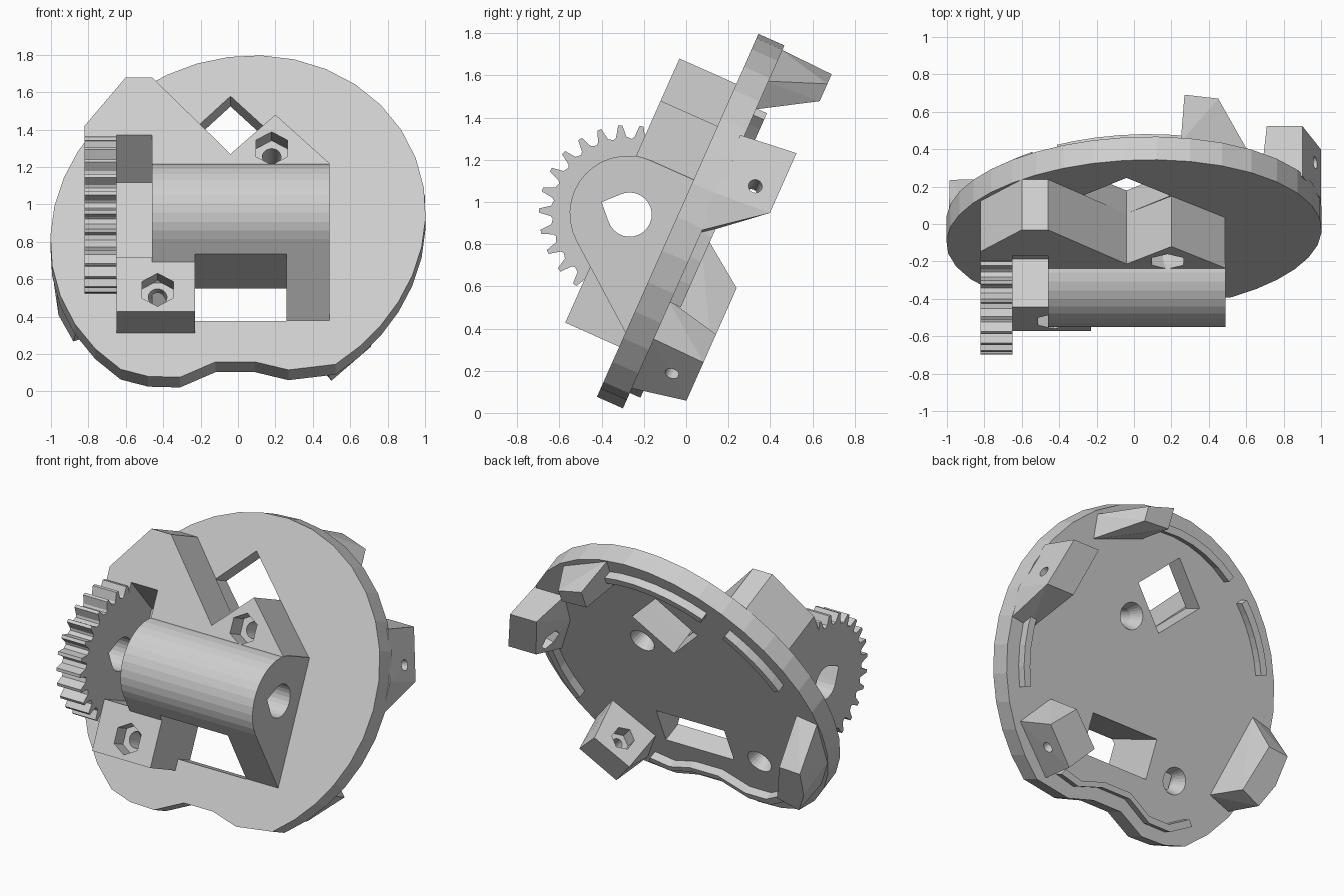
import bpy, bmesh
from math import sin, cos, pi, radians
from mathutils import Vector, Matrix

cube = bpy.data.objects.get("Cube")
if cube:
    bpy.data.objects.remove(cube)

mat = bpy.data.materials.new("light_grey")
mat.use_nodes = True
mat.diffuse_color = (0.62, 0.62, 0.62, 1)
mat.node_tree.nodes["Principled BSDF"].inputs["Base Color"].default_value = mat.diffuse_color

# Everything is built flat (x, up the plate, out of the plate), then tilted
TILT = Matrix.Translation((0, -0.04, 0.935)) @ Matrix.Rotation(radians(66), 4, 'X')
BACK = -0.135
HUB_V, HUB_W, HUB_R = -0.088, 0.22, 0.275
parts = []


def finish(name, bm, cutter=False):
    bmesh.ops.recalc_face_normals(bm, faces=bm.faces)
    mesh = bpy.data.meshes.new(name)
    bm.to_mesh(mesh)
    bm.free()
    mesh.materials.append(mat)
    ob = bpy.data.objects.new(name, mesh)
    bpy.context.collection.objects.link(ob)
    if cutter:
        ob.hide_render = True
    else:
        parts.append(ob)
    return ob


def prism(name, pts, lo, hi, along='w', cutter=False):
    """Extrude a polygon along the plate normal (w) or along x."""
    bm = bmesh.new()
    place = (lambda a, b, t: (a, b, t)) if along == 'w' else (lambda a, b, t: (t, a, b))
    face = bm.faces.new([bm.verts.new(place(a, b, lo)) for a, b in pts])
    new = bmesh.ops.extrude_face_region(bm, geom=[face])['geom']
    shift = Vector(place(0, 0, hi - lo))
    bmesh.ops.translate(bm, vec=shift, verts=[g for g in new if isinstance(g, bmesh.types.BMVert)])
    return finish(name, bm, cutter)


def rod(p, q, r, sides=24, r2=None):
    """Round or hexagonal cutter from p to q."""
    p, q = Vector(p), Vector(q)
    bm = bmesh.new()
    turn = (q - p).to_track_quat('Z', 'Y').to_matrix().to_4x4()
    bmesh.ops.create_cone(bm, cap_ends=True, segments=sides, radius1=r, radius2=r2 or r,
                          depth=(q - p).length, matrix=Matrix.Translation((p + q) / 2) @ turn)
    return finish("cutter", bm, True)


def hull(name, base, tip, top=-0.395):
    """Convex lug standing on the back of the plate."""
    bm = bmesh.new()
    for ring, w in ((base, BACK + 0.02), (tip, top)):
        for a, b in ring:
            bm.verts.new((a, b, w))
    res = bmesh.ops.convex_hull(bm, input=bm.verts)
    junk = [g for g in res['geom_interior'] if isinstance(g, bmesh.types.BMVert)]
    bmesh.ops.delete(bm, geom=junk, context='VERTS')
    bmesh.ops.dissolve_limit(bm, angle_limit=0.02, verts=bm.verts, edges=bm.edges)
    return finish(name, bm)


def cut(ob, *cutters):
    for c in cutters:
        mod = ob.modifiers.new("cut", 'BOOLEAN')
        mod.operation, mod.solver, mod.object = 'DIFFERENCE', 'EXACT', c
    dg = bpy.context.evaluated_depsgraph_get()
    mesh = bpy.data.meshes.new_from_object(ob.evaluated_get(dg))
    ob.modifiers.clear()
    ob.data = mesh


def rim(deg, scale=1.0):
    """Point on the slightly oval rim."""
    t = radians(deg)
    r = scale * (1 + 0.045 * cos(2 * t - pi / 2))
    return (r * cos(t), r * sin(t) - 0.06)


def rect(a0, a1, b0, b1):
    return [(a0, b0), (a1, b0), (a1, b1), (a0, b1)]


# Plate with the notched lower edge
outline = [rim(d) for d in range(-57, 234, 10)]
outline += [(-0.48, -0.935), (-0.31, -0.94), (-0.12, -0.85), (0.09, -0.85), (0.27, -0.897)]
plate = prism("plate", outline, BACK, 0)

# Block with the V notch
block = prism("upper_block", [(-0.82, -0.1), (-0.82, 0.4), (-0.6, 0.684), (-0.46, 0.684),
              (-0.04, 0.235), (0.2, 0.465), (0.49, 0.18), (0.49, -0.1)], 0, 0.295)
nut_block = prism("nut_block", rect(-0.65, -0.23, -0.68, -0.365), -0.02, 0.28)

# Rounded hub with a sloping foot
arc = [radians(142 * i / 14) for i in range(15)]
profile = [(0.187, -0.05)] + [(HUB_V + HUB_R * cos(t), HUB_W + HUB_R * sin(t)) for t in arc]
hub = prism("hub", profile + [(-0.607, 0), (-0.607, -0.05)], -0.46, 0.49, 'x')

# Gear, flat where it sinks into the plate
TEETH = 26
teeth = []
for i in range(TEETH):
    for f, r in ((0, 0.355), (0.3, 0.365), (0.48, 0.42), (0.68, 0.42), (0.86, 0.365)):
        t = 2 * pi * (i + f) / TEETH - pi / 2
        teeth.append((HUB_V + r * cos(t), HUB_W + r * sin(t)))
gear = prism("gear", [p for p in teeth if p[1] > -0.1], -0.82, -0.65, 'x')

# Cutters: teardrop axle bore, window, diamond and gear gap
drop = [radians(35 + 22.38 * i) for i in range(-11, 3)]
drop = [radians(130 + 280 * i / 20) for i in range(21)]
bore = prism("bore", [(HUB_V + 0.105 * cos(t), HUB_W - 0.01 + 0.105 * sin(t)) for t in drop]
             + [(HUB_V, HUB_W + 0.135)], -1, 0.7, 'x', True)
window = prism("window", rect(-0.23, 0.26, -0.61, -0.361), -0.5, 0.9, 'w', True)
diamond = prism("diamond", [(-0.04, 0.235), (0.195, 0.47), (-0.04, 0.705), (-0.275, 0.47)],
                -0.5, 0.5, 'w', True)
gap = prism("gap", [(0.2, 0), (0.345, 0.295), (0.345, 0.5), (-0.3, 0.5), (-0.3, 0)],
            -0.65, -0.46, 'x', True)
cutters = [bore, window, diamond, gap]

# Screw holes: hexagonal pocket in front, countersink behind
screws = []
for x, v in ((0.18, 0.268), (-0.43, -0.553)):
    screws.append([rod((x, v, -0.5), (x, v, 0.6), 0.05),
                   rod((x, v, 0.18), (x, v, 0.6), 0.097, 6),
                   rod((x, v, BACK - 0.02), (x, v, -0.05), 0.09, 24, 0.05)])
for group in screws:
    cutters += group
cut(plate, window, diamond, screws[0][0], screws[0][2], screws[1][0], screws[1][2])
cut(block, gap, bore, *screws[0][:2])
cut(nut_block, *screws[1][:2])
cut(hub, window, bore)
cut(gear, bore)

# Lugs on the back
hull("top_lug", [(0.25, 0.72), (0.25, 0.92), (0.6, 0.6), (0.62, 0.75)],
     [(0.27, 0.78), (0.27, 0.91), (0.45, 0.77), (0.45, 0.86)])
side_lug = hull("left_lug", [(0.68, 0.47), (0.9, 0.47), (1, 0.17), (1, -0.03), (0.85, -0.05), (0.7, 0.25)],
                [(0.71, 0.5), (0.9, 0.5), (1, 0.19), (0.8, 0.19)])
low_lug = hull("lower_left_lug", [(0.46, -0.84), (0.75, -0.58), (0.33, -0.6), (0.58, -0.38)],
               [(0.5, -0.784), (0.71, -0.586), (0.36, -0.62), (0.56, -0.44)])
hull("lower_right_lug", [(-0.99, -0.03), (-0.85, 0), (-0.86, -0.6), (-0.7, -0.55), (-0.97, -0.38)],
     [(-0.985, -0.21), (-0.84, -0.2), (-0.96, -0.4), (-0.88, -0.555), (-0.74, -0.5)])

# Cross bores and nut pockets in two lugs
for lug, centre, way in ((side_lug, (0.85, 0.24, -0.28), (0.95, 0.3, 0)),
                         (low_lug, (0.54, -0.62, -0.28), (0.67, -0.74, 0))):
    c, d = Vector(centre), Vector(way)
    hole = rod(c - d * 0.5, c + d * 0.5, 0.033, 16)
    pocket = rod(c - d * 0.5, c - d * 0.04, 0.07, 6)
    cut(lug, hole, pocket)
    cutters += [hole, pocket]


# Raised rails on the back, following the rim
def rail(name, path, width=0.05):
    inner = [(a * (1 - width), (b + 0.06) * (1 - width) - 0.06) for a, b in path]
    prism(name, path + inner[::-1], BACK - 0.055, BACK + 0.02)


for name, start, end in (("top_rail", 72, 118), ("right_rail", 129, 160), ("left_rail", -22, 26)):
    rail(name, [rim(start + (end - start) * i / 6, 0.91) for i in range(7)])
rail("bottom_rail", [(0.4, -0.79), (0.26, -0.82), (0.09, -0.77), (-0.12, -0.77),
                     (-0.3, -0.86), (-0.46, -0.86), (-0.6, -0.78)])

for c in cutters:
    bpy.data.objects.remove(c)
for ob in parts:
    ob.matrix_world = TILT
